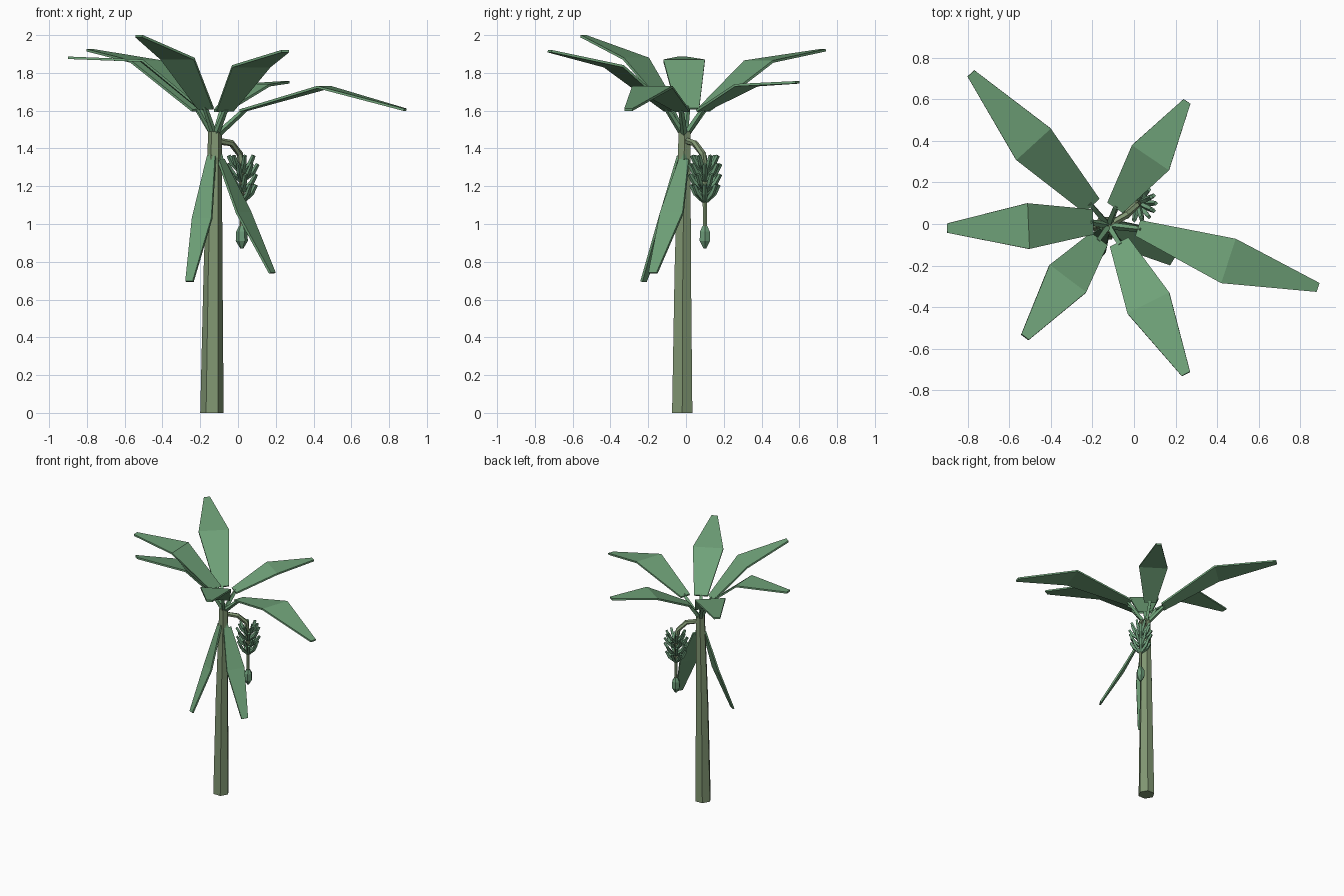
import bpy, bmesh, math
from mathutils import Vector

if "Cube" in bpy.data.objects:
    bpy.data.objects.remove(bpy.data.objects["Cube"])

def material(name, rgb):
    m = bpy.data.materials.new(name)
    m.diffuse_color = (*rgb, 1)
    m.use_nodes = True
    m.node_tree.nodes["Principled BSDF"].inputs["Base Color"].default_value = m.diffuse_color
    return m

LEAF = material("leaf_green", (0.16, 0.36, 0.19))
TRUNK = material("trunk_green", (0.22, 0.31, 0.17))
FRUIT = material("fruit_green", (0.15, 0.33, 0.19))

def finish(bm, name, mat):
    bmesh.ops.recalc_face_normals(bm, faces=bm.faces)
    me = bpy.data.meshes.new(name)
    bm.to_mesh(me)
    bm.free()
    ob = bpy.data.objects.new(name, me)
    bpy.context.collection.objects.link(ob)
    me.materials.append(mat)
    return ob

def loft(bm, rings):
    """Skin a list of point rings and cap both ends."""
    vs = [[bm.verts.new(p) for p in r] for r in rings]
    n = len(vs[0])
    for a, b in zip(vs, vs[1:]):
        for i in range(n):
            bm.faces.new((a[i], a[(i + 1) % n], b[(i + 1) % n], b[i]))
    bm.faces.new(vs[0])
    bm.faces.new(vs[-1])

def tube(bm, path, radii, sides):
    """Faceted tube along a path with a radius at each point."""
    pts = [Vector(p) for p in path]
    rings = []
    for i, p in enumerate(pts):
        d = (pts[min(i + 1, len(pts) - 1)] - pts[max(i - 1, 0)]).normalized()
        ref = Vector((0, 1, 0)) if abs(d.y) < 0.9 else Vector((1, 0, 0))
        u = ref.cross(d).normalized()
        v = d.cross(u)
        rings.append([p + radii[i] * (u * math.cos(t) + v * math.sin(t))
                      for t in (2 * math.pi * k / sides for k in range(sides))])
    loft(bm, rings)

def blade(bm, centres, widths, thick=0.013):
    """Thin two-segment leaf blade, level across its width."""
    c = [Vector(p) for p in centres]
    flat = c[-1] - c[0]
    side = Vector((-flat.y, flat.x, 0)).normalized()
    rings = []
    for i, p in enumerate(c):
        d = (c[min(i + 1, 2)] - c[max(i - 1, 0)]).normalized()
        up = d.cross(side).normalized() * thick / 2
        s = side * widths[i] / 2
        rings.append([p - s - up, p + s - up, p + s + up, p - s + up])
    loft(bm, rings)

# trunk: tapered six-sided stem
bm = bmesh.new()
tube(bm, [(-0.138, -0.02, 0), (-0.132, -0.017, 0.76), (-0.122, -0.008, 1.49)],
     [0.062, 0.05, 0.036], 6)
finish(bm, "trunk", TRUNK)

# crown leaves: base, fold and tip centres, then the three widths
crown = [
    [(-0.205, 0.09, 1.60), (-0.485, 0.385, 1.86), (-0.785, 0.725, 1.92), (0.10, 0.225, 0.045)],
    [(-0.20, 0.01, 1.61), (-0.51, -0.01, 1.865), (-0.90, -0.02, 1.88), (0.12, 0.22, 0.045)],
    [(-0.17, -0.075, 1.61), (-0.32, -0.265, 1.875), (-0.525, -0.545, 1.995), (0.10, 0.22, 0.045)],
    [(-0.07, -0.09, 1.60), (0.07, -0.382, 1.835), (0.25, -0.722, 1.915), (0.10, 0.225, 0.045)],
    [(0.02, -0.02, 1.60), (0.455, -0.178, 1.725), (0.885, -0.305, 1.605), (0.08, 0.225, 0.045)],
    [(-0.09, 0.08, 1.60), (0.08, 0.32, 1.735), (0.255, 0.59, 1.75), (0.09, 0.215, 0.04)],
]
for i, (a, b, c, w) in enumerate(crown):
    bm = bmesh.new()
    blade(bm, (a, b, c), w)
    tip = Vector(a).lerp(Vector(b), 0.04)
    tube(bm, [(-0.122, -0.008, 1.46), tip], [0.018, 0.014], 4)
    finish(bm, f"leaf_{i + 1}", LEAF)

# drooping old leaves against the trunk
old = [
    [(-0.14, -0.03, 1.36), (-0.19, -0.11, 1.03), (-0.257, -0.225, 0.695), (0.05, 0.12, 0.045)],
    [(-0.09, -0.01, 1.34), (0.03, -0.075, 1.06), (0.182, -0.175, 0.74), (0.06, 0.14, 0.05)],
]
for i, (a, b, c, w) in enumerate(old):
    bm = bmesh.new()
    blade(bm, (a, b, c), w)
    tube(bm, [(-0.122, -0.008, 1.45), a], [0.016, 0.014], 4)
    finish(bm, f"old_leaf_{i + 1}", LEAF)

# curved fruit stalk
bx, by = 0.02, 0.1
bm = bmesh.new()
tube(bm, [(-0.11, 0.0, 1.44), (-0.035, 0.045, 1.428), (0.01, 0.09, 1.37),
          (bx, by, 1.28), (bx, by, 0.96)],
     [0.018, 0.018, 0.018, 0.016, 0.011], 6)
finish(bm, "fruit_stalk", TRUNK)

# fruit: tiers of short bent fingers pointing outward and up
bm = bmesh.new()
for tier, (z, reach) in enumerate([(1.12, 0.075), (1.175, 0.084), (1.23, 0.085), (1.275, 0.07)]):
    for k in range(7):
        t = 2 * math.pi * (k + 0.5 * (tier % 2)) / 7
        path = [(bx + r * math.cos(t), by + r * math.sin(t), z + h)
                for r, h in ((0.008, 0), (reach * 0.68, 0.042), (reach, 0.088))]
        tube(bm, path, [0.011, 0.014, 0.011], 4)
finish(bm, "fruit_bunch", FRUIT)

# flower bud hanging below the bunch
bm = bmesh.new()
tube(bm, [(bx, by, 0.99), (bx, by, 0.96), (bx, by, 0.91), (bx, by, 0.87)],
     [0.014, 0.03, 0.032, 0.008], 6)
finish(bm, "flower_bud", FRUIT)
